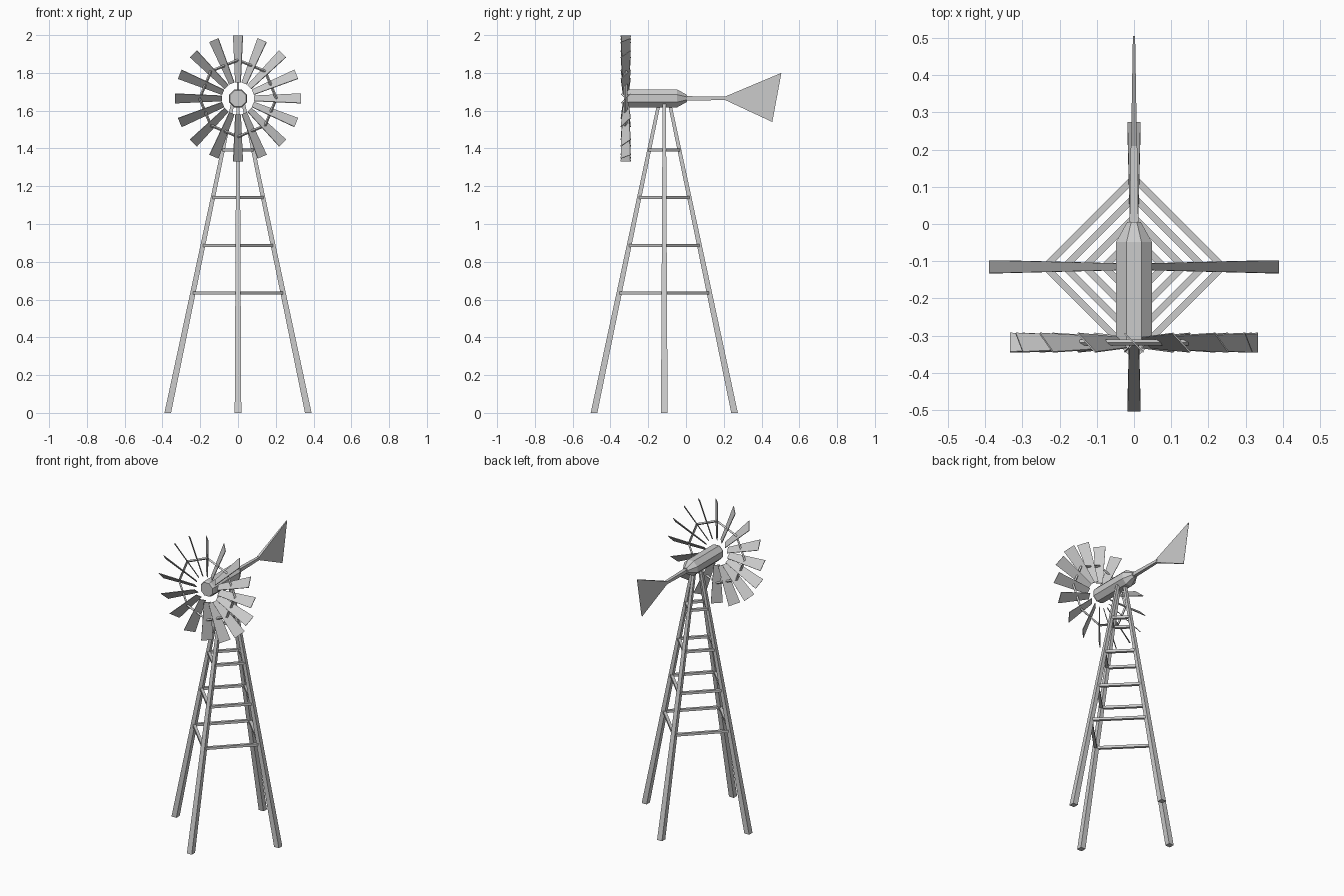
import bpy, bmesh
from math import pi, sin, cos
from mathutils import Vector, Matrix

if "Cube" in bpy.data.objects:
    bpy.data.objects.remove(bpy.data.objects["Cube"])

CY = -0.115          # tower axis
HZ = 1.665           # rotor shaft height
RY = -0.319          # rotor plane


def make(name, bm):
    bmesh.ops.recalc_face_normals(bm, faces=bm.faces)
    me = bpy.data.meshes.new(name)
    bm.to_mesh(me)
    bm.free()
    ob = bpy.data.objects.new(name, me)
    bpy.context.collection.objects.link(ob)
    return ob


def loft(bm, rings):
    """Skin a list of equal-length vertex loops and cap both ends."""
    loops = [[bm.verts.new(p) for p in r] for r in rings]
    n = len(loops[0])
    for a, b in zip(loops, loops[1:]):
        for i in range(n):
            j = (i + 1) % n
            bm.faces.new((a[i], a[j], b[j], b[i]))
    bm.faces.new(loops[0][::-1])
    bm.faces.new(loops[-1])


def square(x, z, h):
    return [Vector((x + sx * h, sy * h, z)) for sx, sy in ((-1, -1), (1, -1), (1, 1), (-1, 1))]


def leg_x(z):
    return 0.372 - 0.342 * z / 1.63


# Four tapered tower legs, one on each side of the axis
for k, side in enumerate(("right", "back", "left", "front")):
    bm = bmesh.new()
    loft(bm, [square(leg_x(0), 0, 0.0175), square(leg_x(1.635), 1.635, 0.009)])
    bm.transform(Matrix.Translation((0, CY, 0)) @ Matrix.Rotation(k * pi / 2, 4, 'Z'))
    make(side + "_leg", bm)

# Diamond-shaped frames of cross rungs
for n, z in enumerate((0.635, 0.887, 1.14, 1.392)):
    bm = bmesh.new()
    r = leg_x(z)
    for k in range(4):
        a = Vector((r * cos(k * pi / 2), CY + r * sin(k * pi / 2), z))
        b = Vector((r * cos((k + 1) * pi / 2), CY + r * sin((k + 1) * pi / 2), z))
        side = (b - a).normalized().cross(Vector((0, 0, 1))) * 0.009
        up = Vector((0, 0, 0.008))
        loft(bm, [[p + side + up, p - side + up, p - side - up, p + side - up] for p in (a, b)])
    make(f"cross_rungs_{n + 1}", bm)


def octagon(y, r):
    return [Vector((r * cos((i + .5) * pi / 4), y, HZ + r * sin((i + .5) * pi / 4))) for i in range(8)]


# Eight-sided gearbox with tapered rear
bm = bmesh.new()
loft(bm, [octagon(-0.325, 0.046), octagon(-0.31, 0.052), octagon(-0.048, 0.052), octagon(0.005, 0.02)])
make("gearbox", bm)

# Sixteen pitched, tapering fan blades
bm = bmesh.new()
pitch = Matrix.Rotation(-pi / 4, 4, 'Z')
for k in range(16):
    sections = []
    for r, w in ((0.085, 0.020), (0.334, 0.036)):
        sections.append([pitch @ Vector((x, y, r)) for x, y in
                         ((-w, -.002), (w, -.002), (w, .002), (-w, .002))])
    spin = Matrix.Translation((0, RY, HZ)) @ Matrix.Rotation(k * pi / 8, 4, 'Y')
    loft(bm, [[spin @ p for p in s] for s in sections])
make("fan_blades", bm)

# Octagonal ring tying the blades together
bpy.ops.mesh.primitive_torus_add(major_segments=8, minor_segments=4, major_radius=0.203,
                                 minor_radius=0.008, location=(0, RY, HZ), rotation=(pi / 2, 0, 0))
bpy.context.object.name = "blade_ring"

# Tapered tail boom
bm = bmesh.new()
loft(bm, [[Vector((sx * h, y, HZ + sz * h)) for sx, sz in ((-1, -1), (1, -1), (1, 1), (-1, 1))]
          for y, h in ((-0.01, 0.012), (0.22, 0.0085))])
make("tail_boom", bm)

# Notched tail vane, thinning toward the tips
bm = bmesh.new()
outline = ((0.21, 1.676, .008), (0.505, 1.80, .003), (0.40, 1.63, .004), (0.457, 1.54, .003), (0.21, 1.655, .008))
loft(bm, [[Vector((s * t, y, z)) for y, z, t in outline] for s in (-1, 1)])
bmesh.ops.triangulate(bm, faces=[f for f in bm.faces if len(f.verts) > 4])
make("tail_vane", bm)
